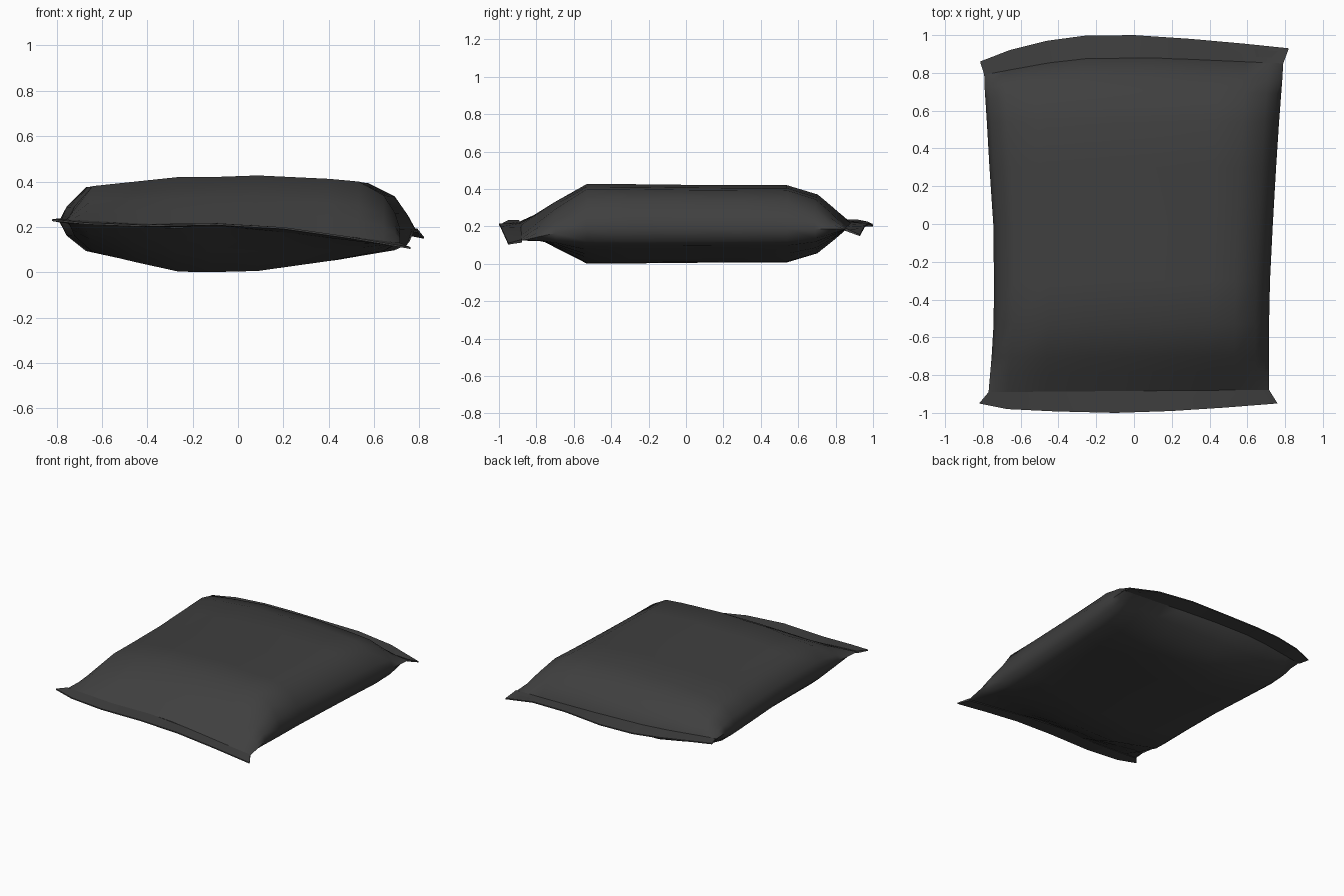
import bpy, bmesh

if "Cube" in bpy.data.objects:
    bpy.data.objects.remove(bpy.data.objects["Cube"])

def interp(table, t):
    """Piecewise linear lookup in a list of (key, value) pairs."""
    if t <= table[0][0]:
        return table[0][1]
    for (a, va), (b, vb) in zip(table, table[1:]):
        if t <= b:
            return va + (vb - va) * (t - a) / (b - a)
    return table[-1][1]

# Stations across the bag: -1 is the left edge, 1 the right edge
S = [-1, -.97, -.86, -.6, -.34, -.13, .14, .4, .57, .75, .9, .97, 1]
TOP = [(-1, .23), (-.97, .29), (-.86, .38), (-.6, .40), (-.34, .42), (0, .42),
       (.14, .427), (.57, .412), (.75, .40), (.9, .34), (.97, .26), (1, .19)]
BOTTOM = [(-1, .23), (-.97, .16), (-.86, .09), (-.6, .045), (-.34, .003), (0, 0),
          (.14, .006), (.57, .05), (.75, .075), (.9, .095), (.97, .12), (1, .15)]
# Height of the flat seam line at both ends
Z_FRONT = [(-1, .225), (-.34, .20), (-.13, .21), (.14, .20), (.57, .16), (1, .122)]
Z_BACK = [(-1, .23), (-.34, .22), (.14, .21), (.57, .195), (1, .185)]
# Plan outline
LEFT = [(-.88, -.77), (-.6, -.745), (-.4, -.74), (0, -.745), (.4, -.772), (.82, -.793)]
RIGHT = [(-.88, .715), (-.4, .715), (0, .735), (.4, .758), (.85, .79)]
Y_BACK = [(-1, .79), (-.6, .85), (-.34, .875), (.14, .88), (1, .85)]
Y_FRONT = [(-1, -.89), (1, -.878)]
# Inflation along the length
ROWS = [(-.88, .03), (-.78, .33), (-.7, .57), (-.53, 1), (-.3, .995), (0, .98),
        (.3, .97), (.54, .97), (.70, .74), (.78, .42), (.87, .03)]

def body_ring(y, h):
    """Cross-section points: top left to right, then bottom right to left."""
    f = (y + .88) / 1.75
    upper, lower = [], []
    for s in S:
        # bend the rows near the ends to follow the curved seams
        if y > .54:
            yy = .54 + (y - .54) / .33 * (interp(Y_BACK, s) - .54)
        elif y < -.53:
            yy = -.53 + (y + .53) / .35 * (interp(Y_FRONT, s) + .53) * -1 * -1
        else:
            yy = y
        l, r = interp(LEFT, y), interp(RIGHT, y)
        x = l + (r - l) * (s + 1) / 2
        zs = (1 - f) * interp(Z_FRONT, s) + f * interp(Z_BACK, s)
        up, dn = interp(TOP, s), interp(BOTTOM, s)
        if y < -.53:
            yy = -.53 - (-.53 - y) / .35 * (-.53 - interp(Y_FRONT, s))
        upper.append((x, yy, zs + h * max(up - zs, 0)))
        lower.append((x, yy, zs + h * min(dn - zs, 0)))
    return upper + lower[::-1][1:-1]

def loft(name, rings):
    """Skin closed rings into one smooth object with capped ends."""
    bm = bmesh.new()
    loops = [[bm.verts.new(p) for p in ring] for ring in rings]
    n = len(loops[0])
    for a, b in zip(loops, loops[1:]):
        for i in range(n):
            j = (i + 1) % n
            bm.faces.new((a[i], a[j], b[j], b[i]))
    for ring in (loops[0], loops[-1]):
        for i in range(n // 2):
            quad = [ring[i], ring[i + 1], ring[n - 1 - i], ring[(n - i) % n]]
            quad = list(dict.fromkeys(quad))
            if len(quad) > 2:
                bm.faces.new(quad)
    bmesh.ops.recalc_face_normals(bm, faces=bm.faces)
    mesh = bpy.data.meshes.new(name)
    bm.to_mesh(mesh)
    bm.free()
    ob = bpy.data.objects.new(name, mesh)
    bpy.context.collection.objects.link(ob)
    mesh.materials.append(foil)
    bpy.ops.object.select_all(action='DESELECT')
    ob.select_set(True)
    bpy.context.view_layer.objects.active = ob
    bpy.ops.object.shade_smooth_by_angle(angle=0.9)
    return ob

foil = bpy.data.materials.new("dark_foil")
foil.diffuse_color = (.05, .05, .05, 1)
foil.use_nodes = True
foil.node_tree.nodes["Principled BSDF"].inputs["Base Color"].default_value = foil.diffuse_color

# Inflated bag
loft("bag_body", [body_ring(y, h) for y, h in ROWS])

def seam(name, inner_y, inner_z, outer):
    """Flat, slightly wavy crimped strip; outer holds (x, y, z) edge points."""
    ye = ROWS[0][0] if inner_y is Y_FRONT else ROWS[-1][0]
    l, r = interp(LEFT, ye), interp(RIGHT, ye)
    x0, x1 = outer[0][0], outer[-1][0]
    rings = []
    for x, y, z in outer:
        s = 2 * (x - x0) / (x1 - x0) - 1
        xi = l + (r - l) * (s + 1) / 2
        yi, zi, t = interp(inner_y, s), interp(inner_z, s), .004
        rings.append([(xi, yi, zi + 2 * t), (x, y, z + t),
                      (x, y, z - t), (xi, yi, zi - 2 * t)])
    loft(name, rings)

# Crimped end seams
seam("front_seam", Y_FRONT, Z_FRONT,
     [(-.82, -.95, .23), (-.67, -.98, .215), (-.42, -.992, .205), (-.1, -1, .212),
      (.2, -.99, .195), (.48, -.972, .155), (.76, -.95, .107)])
seam("back_seam", Y_BACK, Z_BACK,
     [(-.815, .86, .23), (-.66, .92, .232), (-.46, .97, .222), (-.26, .997, .21),
      (0, 1, .205), (.3, .98, .215), (.58, .955, .20), (.82, .93, .152)])
